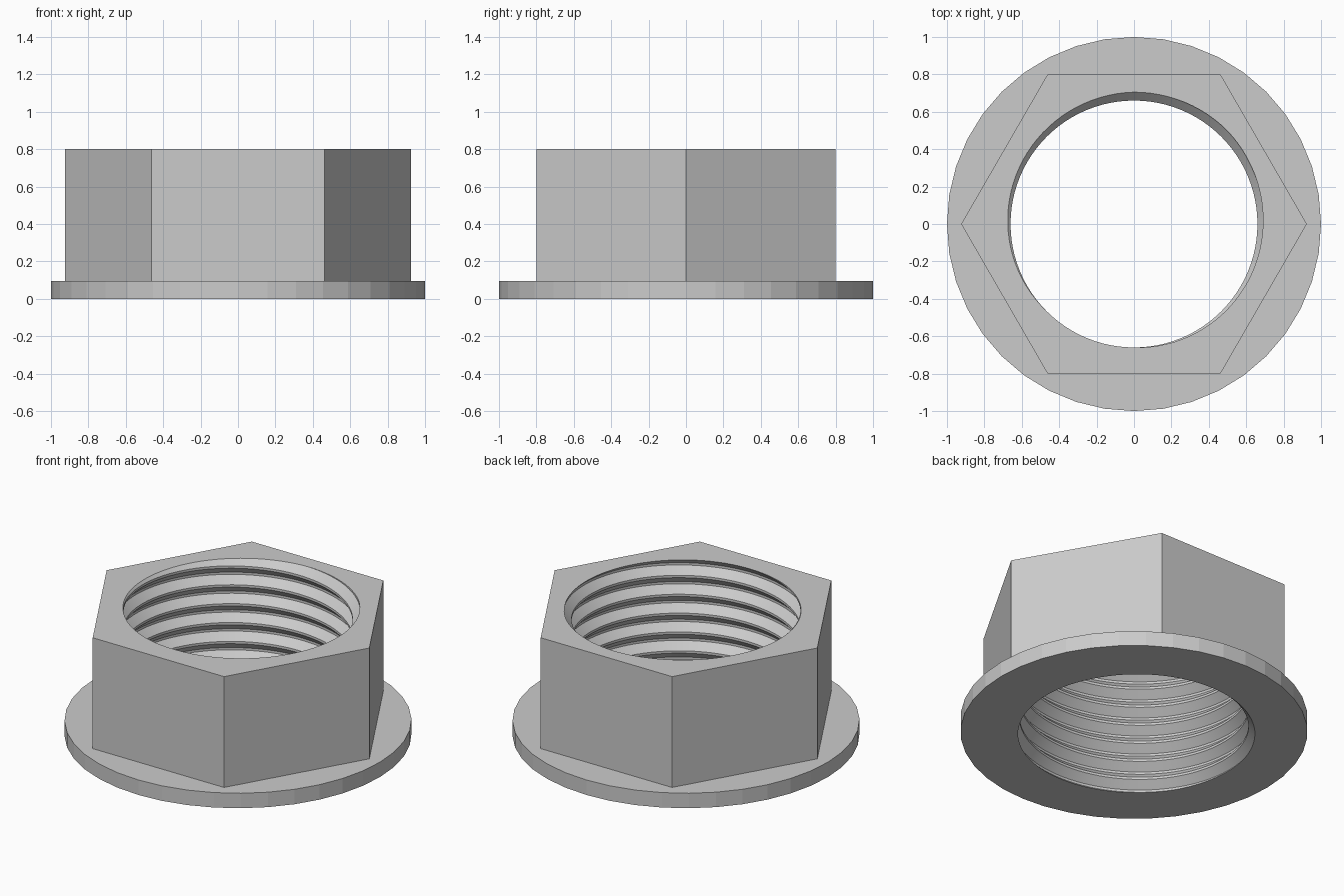
import bpy
import bmesh
from math import cos, sin, pi, radians

if "Cube" in bpy.data.objects:
    bpy.data.objects.remove(bpy.data.objects["Cube"], do_unlink=True)

HEIGHT, FLANGE_TOP = 0.8, 0.095
PITCH, CREST, ROOT = 0.12, 0.66, 0.705
STEPS = 96

grey = bpy.data.materials.new("plain grey")
grey.use_nodes = True
grey.diffuse_color = (0.6, 0.6, 0.6, 1)
grey.node_tree.nodes["Principled BSDF"].inputs["Base Color"].default_value = (0.6, 0.6, 0.6, 1)


def finish(bm, name):
    bmesh.ops.recalc_face_normals(bm, faces=bm.faces)
    mesh = bpy.data.meshes.new(name)
    bm.to_mesh(mesh)
    bm.free()
    mesh.materials.append(grey)
    obj = bpy.data.objects.new(name, mesh)
    bpy.context.collection.objects.link(obj)
    return obj


def prism(name, sides, radius, bottom, top):
    bm = bmesh.new()
    angles = [2 * pi * i / sides for i in range(sides)]
    base = bm.faces.new([bm.verts.new((radius * cos(a), radius * sin(a), bottom)) for a in angles])
    result = bmesh.ops.extrude_face_region(bm, geom=[base], use_keep_orig=True)
    moved = [g for g in result["geom"] if isinstance(g, bmesh.types.BMVert)]
    bmesh.ops.translate(bm, verts=moved, vec=(0, 0, top - bottom))
    return finish(bm, name)


def thread_cutter():
    # Trapezoid thread profile, repeated up each column and lifted along a helix
    profile = [(-1 / 16, ROOT), (1 / 16, ROOT), (7 / 16, CREST), (9 / 16, CREST)]
    levels = [(k + u, r) for k in range(-9, 3) for u, r in profile]
    bm = bmesh.new()
    columns = []
    for i in range(STEPS):
        a = 2 * pi * i / STEPS
        lift = (a - radians(67.5)) / (2 * pi)
        columns.append([bm.verts.new((r * cos(a), r * sin(a), HEIGHT + PITCH * (u + lift)))
                        for u, r in levels])
    # The last column meets the first one a full turn higher
    columns.append(columns[0][len(profile):])
    for left, right in zip(columns, columns[1:]):
        for j in range(min(len(left), len(right)) - 1):
            bm.faces.new((left[j], right[j], right[j + 1], left[j + 1]))
    # Close both ends with fans
    low, high = bm.verts.new((0, 0, -0.8)), bm.verts.new((0, 0, 1.6))
    for edge in [e for e in bm.edges if e.is_boundary]:
        a, b = edge.verts
        bm.faces.new((a, b, high if a.co.z > HEIGHT / 2 else low))
    return finish(bm, "thread_cutter")


def combine(target, other, operation):
    mod = target.modifiers.new(operation.lower(), "BOOLEAN")
    mod.operation, mod.object, mod.solver = operation, other, "EXACT"
    bpy.context.view_layer.objects.active = target
    bpy.ops.object.modifier_apply(modifier=mod.name)
    bpy.data.objects.remove(other, do_unlink=True)


# Hexagonal body on a round flange, with a threaded bore
nut = prism("flanged_hex_nut", 6, 0.924, FLANGE_TOP / 2, HEIGHT)
combine(nut, prism("flange", 40, 1.0, 0, FLANGE_TOP), "UNION")
combine(nut, thread_cutter(), "DIFFERENCE")

bpy.ops.object.select_all(action="DESELECT")
nut.select_set(True)
bpy.context.view_layer.objects.active = nut
bpy.ops.object.shade_smooth_by_angle(angle=radians(6))
